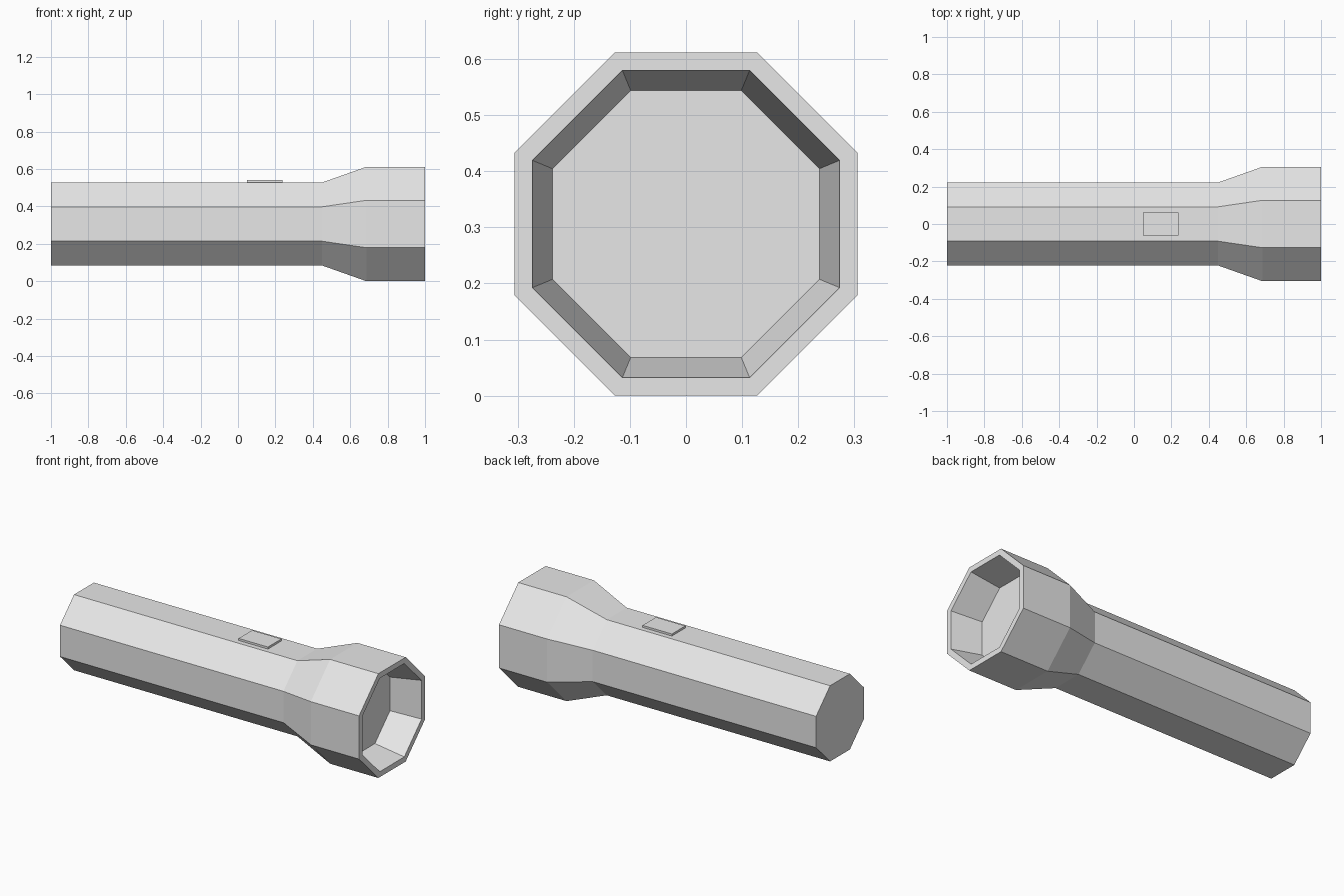
import bpy, bmesh
from math import cos, sin, pi

cube = bpy.data.objects.get("Cube")
if cube:
    bpy.data.objects.remove(cube, do_unlink=True)

SIDES = 8
AXIS_Z = 0.306

grey = bpy.data.materials.new("light_grey")
grey.use_nodes = True
grey.diffuse_color = (0.8, 0.8, 0.8, 1)
for node in grey.node_tree.nodes:
    if node.type == 'BSDF_PRINCIPLED':
        node.inputs["Base Color"].default_value = grey.diffuse_color


def add_object(name, bm):
    bmesh.ops.recalc_face_normals(bm, faces=bm.faces)
    mesh = bpy.data.meshes.new(name)
    bm.to_mesh(mesh)
    bm.free()
    mesh.materials.append(grey)
    obj = bpy.data.objects.new(name, mesh)
    bpy.context.collection.objects.link(obj)
    return obj


def octagon(bm, x, apothem):
    """Ring of vertices around the long axis, with a flat on top."""
    r = apothem / cos(pi / SIDES)
    angles = [(i + 0.5) * 2 * pi / SIDES for i in range(SIDES)]
    return [bm.verts.new((x, r * cos(a), AXIS_Z + r * sin(a))) for a in angles]


# Torch casing: handle, flared neck, head, rim and recessed lens
profile = [
    (-1.0, 0.222),   # tail
    (0.45, 0.222),   # end of handle
    (0.687, 0.306),  # end of flare
    (1.0, 0.306),    # outer rim
    (1.0, 0.274),    # inner rim
    (0.82, 0.238),   # lens
]
bm = bmesh.new()
rings = [octagon(bm, x, a) for x, a in profile]
for a, b in zip(rings, rings[1:]):
    for i in range(SIDES):
        j = (i + 1) % SIDES
        bm.faces.new((a[i], a[j], b[j], b[i]))
bm.faces.new(rings[0])
bm.faces.new(rings[-1])
add_object("torch_casing", bm)

# Switch plate on top of the handle
bm = bmesh.new()
bmesh.ops.create_cube(bm, size=1)
bmesh.ops.scale(bm, vec=(0.19, 0.125, 0.02), verts=bm.verts)
bmesh.ops.translate(bm, vec=(0.143, 0, 0.53), verts=bm.verts)
add_object("switch", bm)
